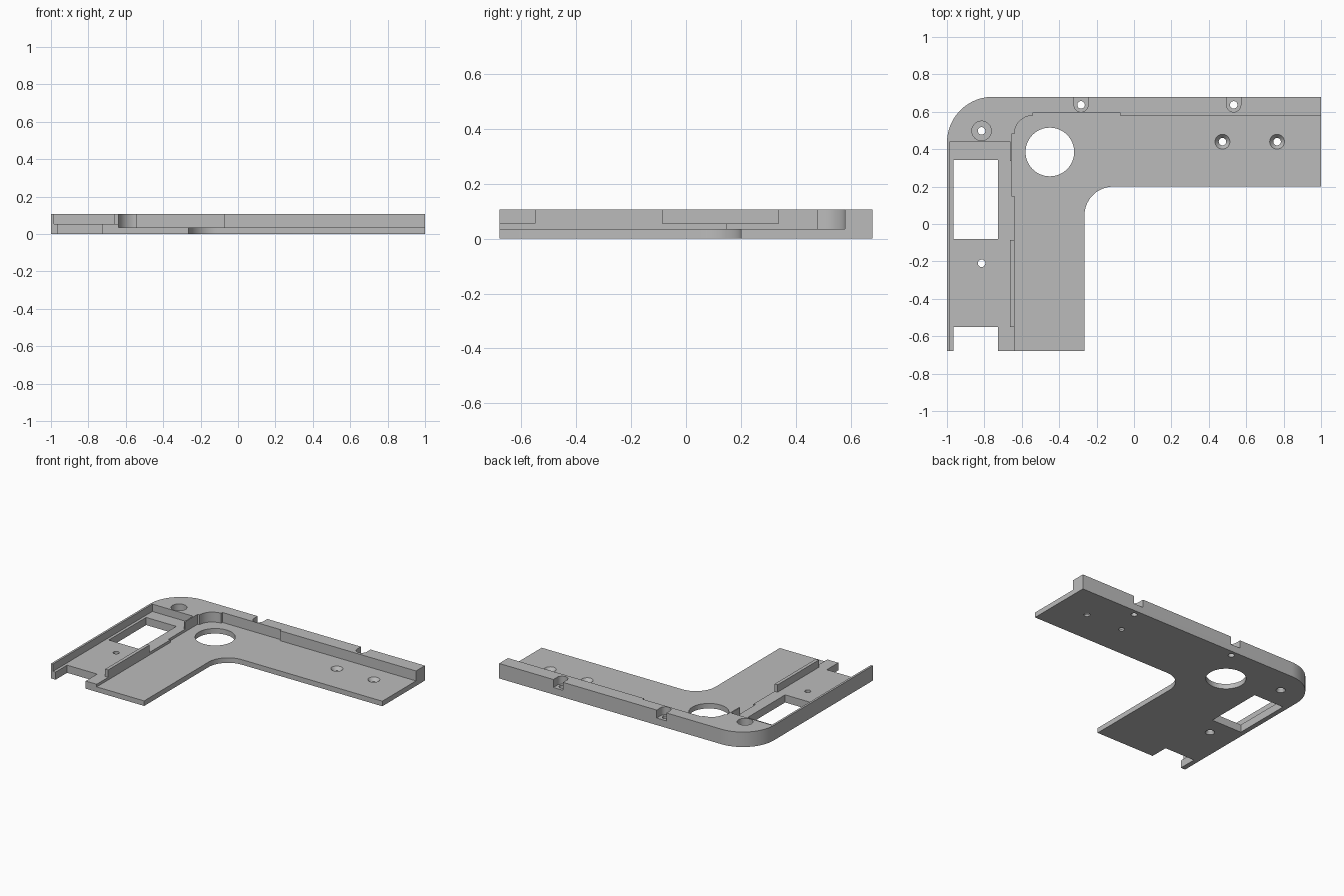
import bpy, bmesh
from math import sin, cos, radians, pi

if "Cube" in bpy.data.objects:
    bpy.data.objects.remove(bpy.data.objects["Cube"])

TOP, SHELF, FLOOR = 0.107, 0.0545, 0.036   # rim, side tray and main plate levels
OVER = 0.3                                 # cutters run past the surface

grey = bpy.data.materials.new("plain grey")
grey.use_nodes = True
grey.diffuse_color = (0.5, 0.5, 0.5, 1)
grey.node_tree.nodes["Principled BSDF"].inputs["Base Color"].default_value = (0.5, 0.5, 0.5, 1)


def arc(cx, cy, r, start, end, steps=20):
    angles = [radians(start + (end - start) * i / steps) for i in range(steps + 1)]
    return [(cx + r * cos(a), cy + r * sin(a)) for a in angles]


def finish(name, bm):
    bmesh.ops.recalc_face_normals(bm, faces=bm.faces)
    mesh = bpy.data.meshes.new(name)
    bm.to_mesh(mesh)
    bm.free()
    mesh.materials.append(grey)
    obj = bpy.data.objects.new(name, mesh)
    bpy.context.collection.objects.link(obj)
    return obj


def prism(name, outline, z0, z1):
    bm = bmesh.new()
    face = bm.faces.new([bm.verts.new((x, y, z0)) for x, y in outline])
    result = bmesh.ops.extrude_face_region(bm, geom=[face])
    for v in result["geom"]:
        if isinstance(v, bmesh.types.BMVert):
            v.co.z = z1
    return finish(name, bm)


def box(name, x0, x1, y0, y1, z0, z1):
    return prism(name, [(x0, y0), (x1, y0), (x1, y1), (x0, y1)], z0, z1)


def cone(name, x, y, r0, r1, z0, z1, sides=32):
    bm = bmesh.new()
    rings = [[bm.verts.new((x + r * cos(2 * pi * i / sides), y + r * sin(2 * pi * i / sides), z))
              for i in range(sides)] for r, z in ((r0, z0), (r1, z1))]
    bm.faces.new(rings[0])
    bm.faces.new(rings[1])
    for i in range(sides):
        j = (i + 1) % sides
        bm.faces.new((rings[0][i], rings[0][j], rings[1][j], rings[1][i]))
    return finish(name, bm)


def cut(cutter):
    mod = bracket.modifiers.new("cut", "BOOLEAN")
    mod.operation = "DIFFERENCE"
    mod.solver = "EXACT"
    mod.object = cutter
    bpy.context.view_layer.objects.active = bracket
    bpy.ops.object.modifier_apply(modifier=mod.name)
    bpy.data.objects.remove(cutter)


# L-shaped body with a rounded outer and inner corner
bracket = prism("corner_bracket",
                [(-1, -0.68), (-0.265, -0.68)]
                + arc(-0.11, 0.045, 0.155, 180, 90)
                + [(1, 0.2), (1, 0.68)]
                + arc(-0.755, 0.435, 0.245, 90, 180), 0, TOP)

# Main recess, leaving the back rim and the corner block
cut(prism("main_recess",
          [(1.2, -0.8), (1.2, 0.58), (-0.075, 0.58), (-0.075, 0.595), (-0.54, 0.595)]
          + arc(-0.54, 0.48, 0.1, 90, 180, 12)
          + [(-0.655, 0.48), (-0.655, 0.15), (-0.64, 0.15), (-0.64, -0.8)], FLOOR, OVER))

# Side tray and the two gaps in its inner wall
cut(box("side_tray", -0.985, -0.664, -0.8, 0.44, SHELF, OVER))
for y0, y1 in ((-0.8, -0.55), (-0.085, 0.338)):
    cut(box("wall_gap", -0.7, -0.6, y0, y1, SHELF, OVER))

# Window and open slot through the tray
for y0, y1 in ((-0.08, 0.342), (-0.8, -0.55)):
    cut(box("tray_opening", -0.965, -0.727, y0, y1, -OVER, OVER))

# Large round opening
cut(cone("round_opening", -0.45, 0.385, 0.13, 0.13, -OVER, OVER, 64))

# Countersunk holes in the long arm
for x in (0.473, 0.765):
    cut(cone("arm_hole", x, 0.44, 0.02, 0.02, -OVER, OVER))
    cut(cone("arm_countersink", x, 0.44, 0.02, 0.04, 0.012, FLOOR + 0.0005))

# Round-ended notches in the back rim with screw holes
for x in (-0.283, 0.533):
    cut(prism("rim_notch", arc(x, 0.637, 0.038, 180, 360, 16)
              + [(x + 0.038, 0.8), (x - 0.038, 0.8)], 0.05, OVER))
    cut(cone("rim_hole", x, 0.637, 0.02, 0.02, -OVER, OVER))

# Counterbored corner hole and tray hole, both relieved from below
cut(cone("corner_counterbore", -0.815, 0.498, 0.052, 0.052, SHELF, OVER))
for y in (0.498, -0.21):
    cut(cone("tray_hole", -0.815, y, 0.02, 0.02, -OVER, OVER))
    cut(cone("underside_countersink", -0.815, y, 0.031, 0.02, -0.0005, 0.02))

bpy.ops.object.select_all(action="DESELECT")
bracket.select_set(True)
bpy.context.view_layer.objects.active = bracket
bpy.ops.object.shade_smooth_by_angle(angle=radians(25))
